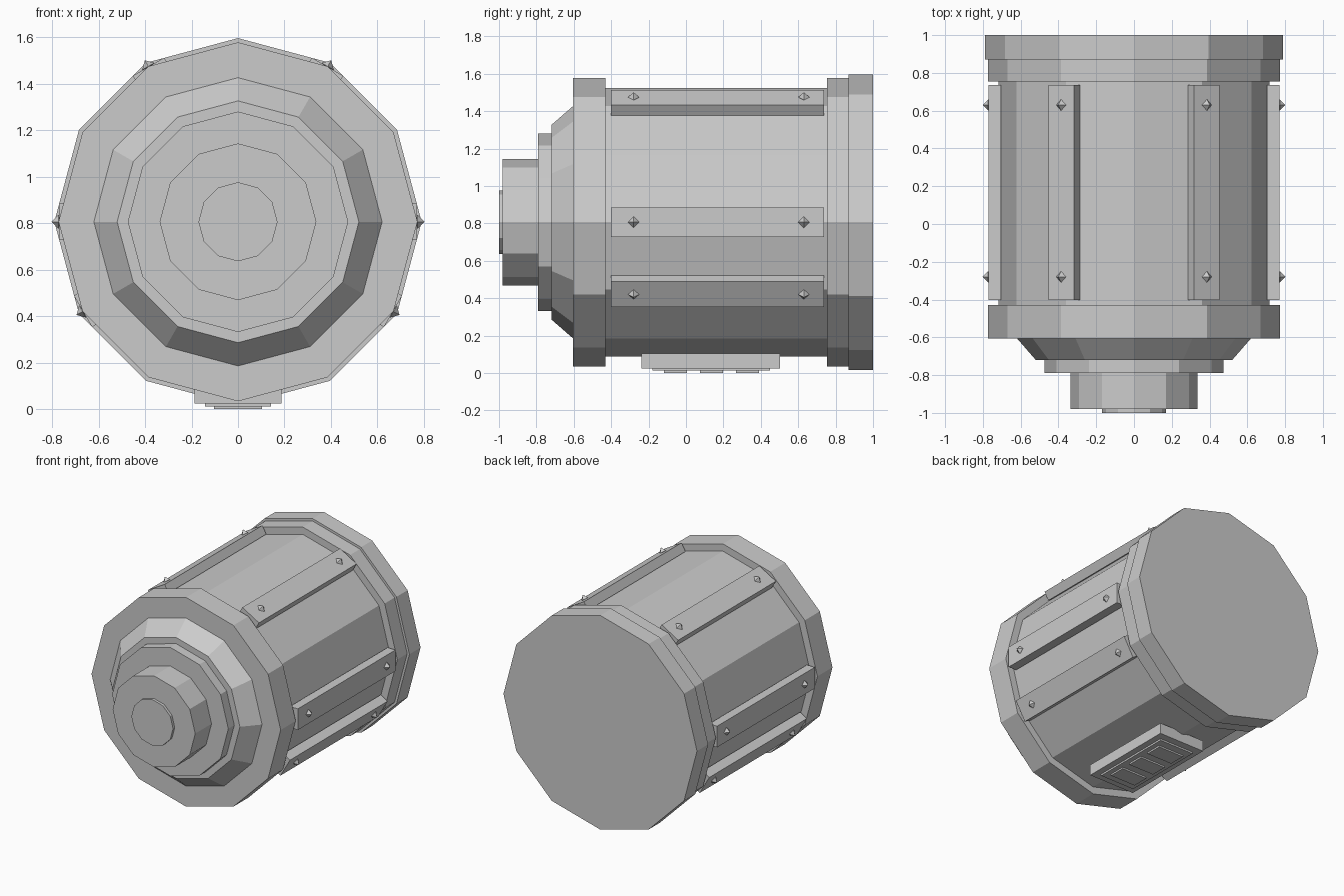
import bpy, bmesh, math
from mathutils import Matrix, Vector

if "Cube" in bpy.data.objects:
    bpy.data.objects.remove(bpy.data.objects["Cube"])

CZ = 0.806   # height of the canister axis

grey = bpy.data.materials.new("plain grey")
grey.diffuse_color = (0.6, 0.6, 0.6, 1)
grey.use_nodes = True
grey.node_tree.nodes["Principled BSDF"].inputs["Base Color"].default_value = grey.diffuse_color


def finish(name, bm):
    bmesh.ops.recalc_face_normals(bm, faces=bm.faces)
    me = bpy.data.meshes.new(name)
    bm.to_mesh(me)
    bm.free()
    me.materials.append(grey)
    ob = bpy.data.objects.new(name, me)
    bpy.context.collection.objects.link(ob)
    return ob


def drum(name, y0, r0, y1, r1):
    """Twelve-sided solid along y, with a radius at each end."""
    bm = bmesh.new()
    rings = []
    for y, r in ((y0, r0), (y1, r1)):
        rings.append([bm.verts.new((r * math.cos(k * math.pi / 6), y,
                                    CZ + r * math.sin(k * math.pi / 6))) for k in range(12)])
    a, b = rings
    bm.faces.new(a)
    bm.faces.new(b)
    for k in range(12):
        j = (k + 1) % 12
        bm.faces.new((a[k], a[j], b[j], b[k]))
    return finish(name, bm)


def box(name, lo, hi, matrix=Matrix()):
    bm = bmesh.new()
    lo, hi = Vector(lo), Vector(hi)
    bmesh.ops.create_cube(bm, size=1, matrix=matrix @ Matrix.Translation((lo + hi) / 2)
                          @ Matrix.Diagonal((*(hi - lo), 1)))
    return finish(name, bm)


def stud(name, centre, r, matrix):
    """Eight-faced diamond bolt head."""
    bm = bmesh.new()
    c = Vector(centre)
    ring = [bm.verts.new(c + Vector(d) * r) for d in ((0, 1, 0), (0, 0, 1), (0, -1, 0), (0, 0, -1))]
    for s in (1, -1):
        tip = bm.verts.new(c + Vector((s * r, 0, 0)))
        for k in range(4):
            bm.faces.new((ring[k], ring[(k + 1) % 4], tip))
    bm.transform(matrix)
    return finish(name, bm)


# Canister sections from back to front
drum("back_cap", 0.87, 0.79, 1.0, 0.79)
drum("back_ring", 0.755, 0.772, 0.87, 0.772)
drum("body", -0.43, 0.718, 0.755, 0.718)
drum("front_ring", -0.605, 0.772, -0.43, 0.772)
drum("front_taper", -0.72, 0.52, -0.605, 0.62)
drum("nose_step", -0.79, 0.474, -0.72, 0.474)
drum("nose_hub", -0.98, 0.337, -0.79, 0.337)
drum("nose_button", -1.0, 0.17, -0.98, 0.17)

# Bolted strips along the body edges, on both sides
for deg in (0, -30, 60, 180, 210, 120):
    m = Matrix.Translation((0, 0, CZ)) @ Matrix.Rotation(-math.radians(deg), 4, 'Y')
    box("side_strip", (0.705, -0.402, -0.078), (0.77, 0.737, 0.078), m)
    for y in (-0.28, 0.63):
        stud("strip_bolt", (0.772, y, 0), 0.03, m)

# Connector block underneath
box("connector_block", (-0.188, -0.237, 0.025), (0.188, 0.503, 0.105))
box("connector_plate", (-0.141, -0.178, 0.012), (0.141, 0.448, 0.03))
for y in (-0.118, 0.075, 0.267):
    box("contact_pad", (-0.104, y, 0.0), (0.104, y + 0.123, 0.015))
